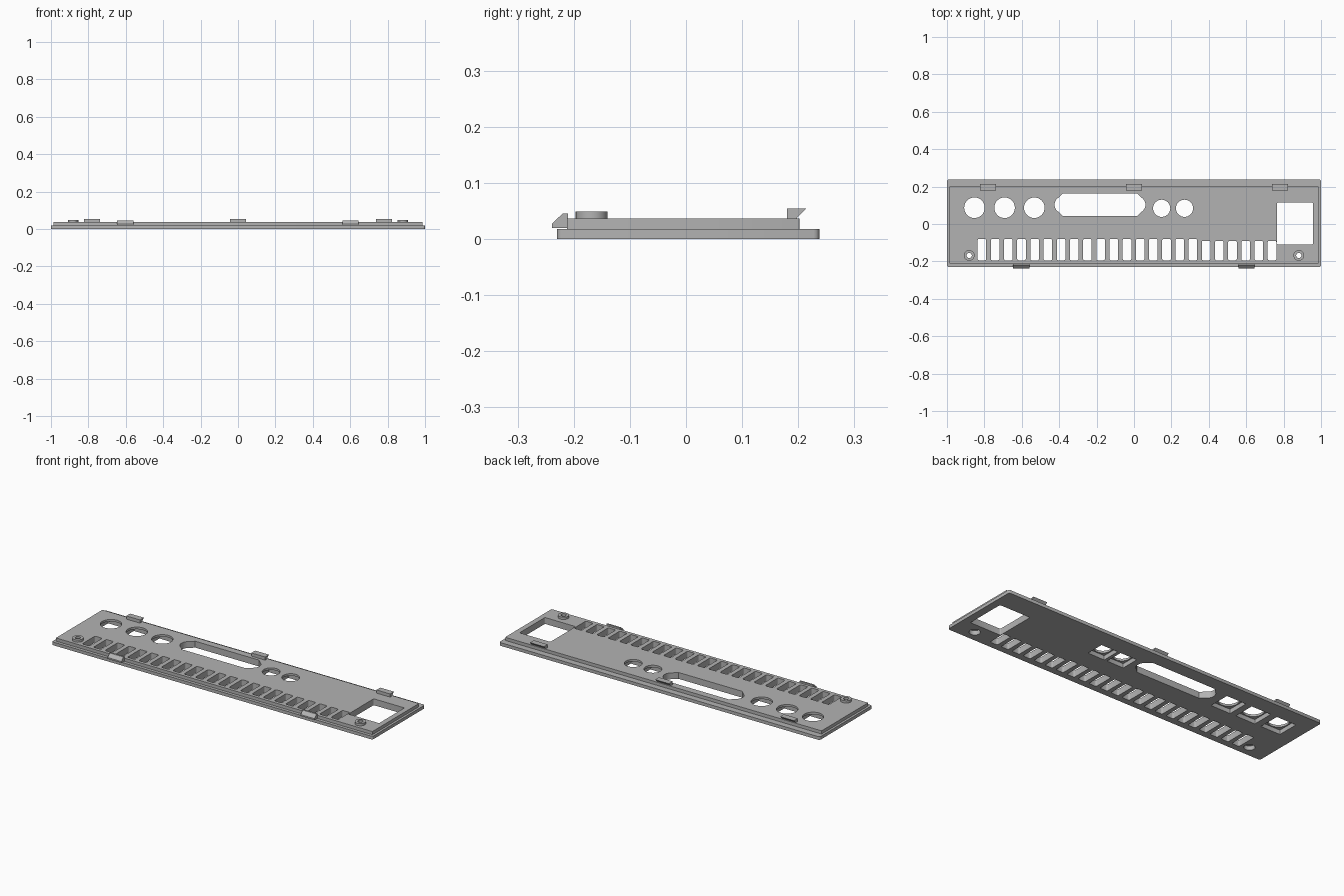
import bpy, bmesh
from math import sin, cos, pi, asin

if "Cube" in bpy.data.objects:
    bpy.data.objects.remove(bpy.data.objects["Cube"])

grey = bpy.data.materials.new("plain grey")
grey.use_nodes = True
colour = (0.45, 0.45, 0.45, 1)
grey.diffuse_color = colour
grey.node_tree.nodes["Principled BSDF"].inputs["Base Color"].default_value = colour

STEP, TOP = 0.018, 0.036      # flange height and panel height


def arc(cx, cy, r, a0, a1, n):
    return [(cx + r * cos(a0 + (a1 - a0) * i / n), cy + r * sin(a0 + (a1 - a0) * i / n))
            for i in range(n + 1)]


def circle(cx, cy, r, n=32):
    return arc(cx, cy, r, 0, 2 * pi, n)[:-1]


def rounded(x0, x1, y0, y1, r, n=3):
    centres = [(x1 - r, y1 - r), (x0 + r, y1 - r), (x0 + r, y0 + r), (x1 - r, y0 + r)]
    return [p for k, (cx, cy) in enumerate(centres)
            for p in arc(cx, cy, r, k * pi / 2, (k + 1) * pi / 2, n)]


def loft(bm, rings):
    """Closed solid through rings given as (outline, z)."""
    loops = [[bm.verts.new((x, y, z)) for x, y in pts] for pts, z in rings]
    n = len(loops[0])
    bm.faces.new(loops[0][::-1])
    bm.faces.new(loops[-1])
    for a, b in zip(loops, loops[1:]):
        for i in range(n):
            j = (i + 1) % n
            bm.faces.new((a[i], a[j], b[j], b[i]))


def make(name, solids):
    bm = bmesh.new()
    for rings in solids:
        loft(bm, rings)
    bmesh.ops.recalc_face_normals(bm, faces=bm.faces)
    mesh = bpy.data.meshes.new(name)
    bm.to_mesh(mesh)
    bm.free()
    mesh.materials.append(grey)
    ob = bpy.data.objects.new(name, mesh)
    bpy.context.collection.objects.link(ob)
    return ob


def select(ob):
    bpy.ops.object.select_all(action='DESELECT')
    ob.select_set(True)
    bpy.context.view_layer.objects.active = ob


def cut(ob, cutter):
    mod = ob.modifiers.new("cut", 'BOOLEAN')
    mod.operation, mod.solver, mod.object = 'DIFFERENCE', 'EXACT', cutter
    select(ob)
    bpy.ops.object.modifier_apply(modifier=mod.name)


def hook(name, x0, x1, profile):
    """Clip whose side profile (y, z) runs across x."""
    ob = make(name, [[(profile, x0), (profile, x1)]])
    for v in ob.data.vertices:
        y, z, x = v.co
        v.co = (x, y, z)


# Stepped panel with a flange
flange = rounded(-1, 1, -0.23, 0.2375, 0.01)
raised = rounded(-0.987, 0.987, -0.2125, 0.202, 0.003)
panel = make("panel", [[(flange, 0), (flange, STEP), (raised, STEP), (raised, TOP)]])

# Openings through the panel
JACKS = [(x, 0.087, 0.055) for x in (-0.853, -0.692, -0.533)]
JACKS += [(x, 0.084, 0.046) for x in (0.148, 0.27)]
SCREWS = (-0.881, 0.881)
SCREW_Y = -0.168

# Wide connector slot with a round lobe at each end
mid_x, mid_y, half_x, half_y, lobe = -0.182, 0.103, 0.211, 0.06, 0.045
a = asin(0.9)
end = [(half_x - 0.012, -half_y), (half_x, -half_y + 0.012)]
end += arc(half_x - 0.013, 0, lobe, -a * 0.9, a * 0.9, 10)
end += [(half_x, half_y - 0.012), (half_x - 0.012, half_y)]
slot = [(mid_x + s * x, mid_y + s * y) for s in (1, -1) for x, y in end]

outlines = [circle(*j) for j in JACKS] + [slot]
outlines += [circle(x, SCREW_Y, 0.014, 20) for x in SCREWS]
outlines.append(rounded(0.765, 0.957, -0.11, 0.116, 0.006))
VENTS = 23
for i in range(VENTS):
    x = -0.813 + 0.0705 * i
    y_top = -0.08 if i < 17 else -0.09
    outlines.append(rounded(x - 0.023, x + 0.023, -0.194, y_top, 0.007))
openings = make("opening_cutter", [[(o, -0.1), (o, 0.1)] for o in outlines])

# Square pockets and screw recesses on the underside
recesses = [rounded(x - r - 0.006, x + r + 0.006, y - r - 0.006, y + r + 0.006, 0.002)
            for x, y, r in JACKS]
recesses += [circle(x, SCREW_Y, 0.028, 24) for x in SCREWS]
pockets = make("pocket_cutter", [[(o, -0.1), (o, 0.024)] for o in recesses])

cut(panel, openings)
cut(panel, pockets)

# Screw bosses
for side, x in zip(("right", "left"), SCREWS):
    ring = circle(x, SCREW_Y, 0.0285)
    boss = make(side + "_screw_boss", [[(ring, 0.03), (ring, 0.049)]])
    cut(boss, openings)
    select(boss)
    bpy.ops.object.shade_smooth_by_angle(angle=0.6)

select(panel)
bpy.ops.object.shade_smooth_by_angle(angle=0.6)
for helper in (openings, pockets):
    bpy.data.objects.remove(helper)

# Clips along the front and back edges
front_profile = [(-0.239, 0.019), (-0.21, 0.019), (-0.21, 0.045), (-0.22, 0.045), (-0.239, 0.027)]
back_profile = [(0.18, 0.035), (0.198, 0.035), (0.198, 0.038), (0.214, 0.054), (0.18, 0.054)]
for i, x in enumerate((-0.603, 0.601)):
    hook(f"front_clip_{i + 1}", x - 0.043, x + 0.043, front_profile)
for i, x in enumerate((-0.78, 0, 0.78)):
    hook(f"back_clip_{i + 1}", x - 0.043, x + 0.043, back_profile)
